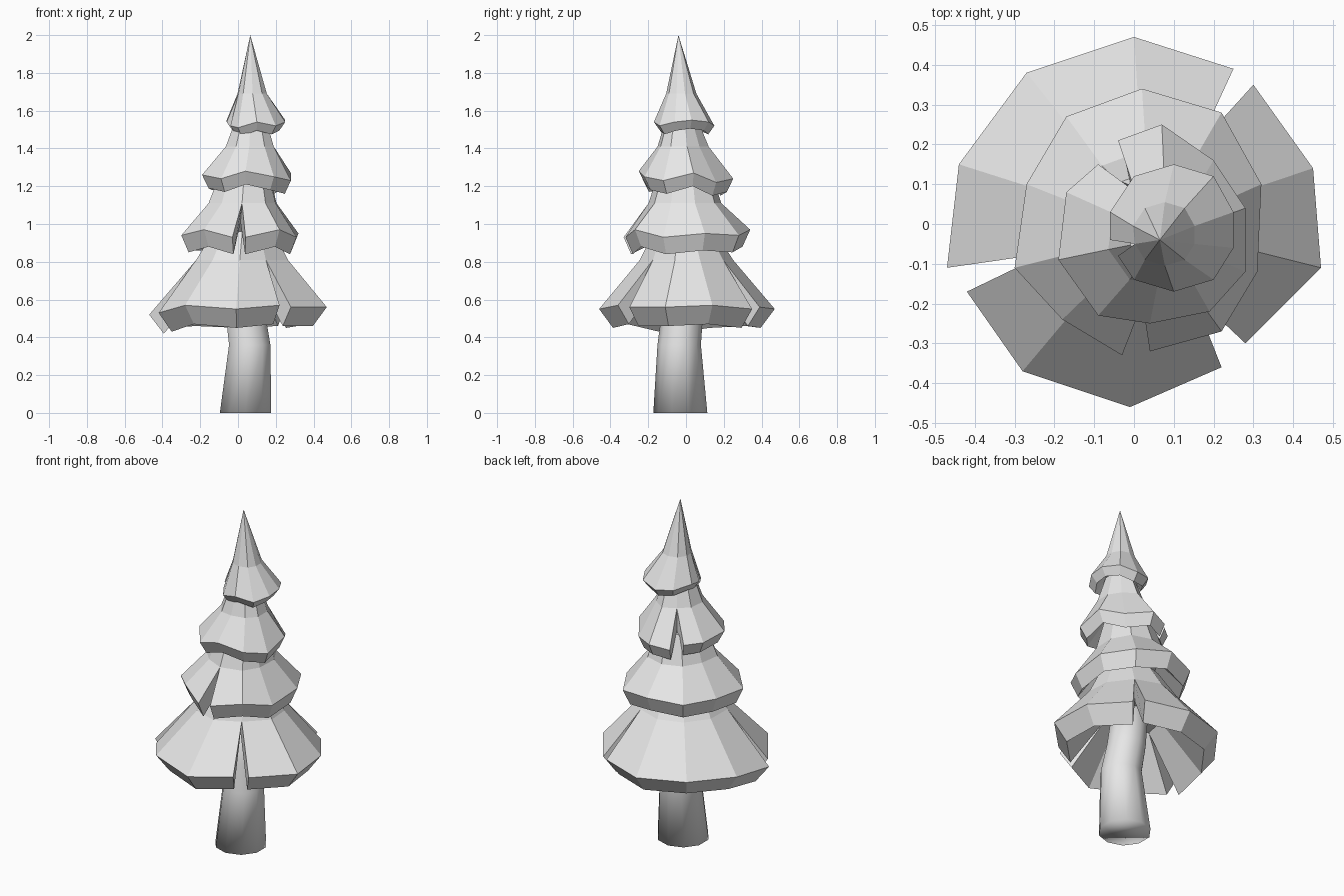
import bpy
import bmesh
from mathutils import Vector

old_cube = bpy.data.objects.get("Cube")
if old_cube:
    bpy.data.objects.remove(old_cube, do_unlink=True)

grey = bpy.data.materials.new("plain grey")
grey.use_nodes = True
colour = (0.8, 0.8, 0.8, 1)
grey.diffuse_color = colour
grey.node_tree.nodes["Principled BSDF"].inputs["Base Color"].default_value = colour


def finish(bm, name, smooth=False):
    """Turn a bmesh into a named object with the shared material."""
    bmesh.ops.remove_doubles(bm, verts=bm.verts, dist=0.0005)
    bmesh.ops.recalc_face_normals(bm, faces=bm.faces)
    for face in bm.faces:
        face.smooth = smooth
    mesh = bpy.data.meshes.new(name)
    bm.to_mesh(mesh)
    bm.free()
    mesh.materials.append(grey)
    obj = bpy.data.objects.new(name, mesh)
    bpy.context.collection.objects.link(obj)
    return obj


def foliage_tier(name, sections, centre, waist, crown, lip, inner):
    """Hollow skirt of branches; a wedge is left open between two sections.

    sections: chains of rim corners in hundredths of a unit
    waist, crown: axis point and scale of the rim there
    lip, inner: scale of the rim and height change below the rim edge
    """
    bm = bmesh.new()
    centre = Vector(centre)

    def column(corner):
        rim = Vector(corner) / 100
        spoke = Vector((rim.x - centre.x, rim.y - centre.y, 0))
        axis = Vector((centre.x, centre.y, rim.z))
        up = Vector((0, 0, 1))
        return [Vector(crown[0]) + spoke * crown[1],
                Vector(waist[0]) + spoke * waist[1],
                rim,
                axis + spoke * lip[0] + up * lip[1],
                axis + spoke * inner[0] + up * inner[1]]

    chains = [[column(c) for c in section] for section in sections]
    # close each wedge at its upper end
    for i, chain in enumerate(chains):
        a, b = chain[-1], chains[(i + 1) % len(chains)][0]
        for level in (0, 1, 4):
            middle = (a[level] + b[level]) / 2
            a[level], b[level] = middle, middle.copy()

    top_ring, inner_ring = [], []
    for chain in chains:
        rows = [[bm.verts.new(p) for p in col] for col in chain]
        for a, b in zip(rows, rows[1:]):
            for k in range(4):
                bm.faces.new((a[k], a[k + 1], b[k + 1], b[k]))
        for end in (rows[0], rows[-1]):
            bm.faces.new(end[1:])
        top_ring += [r[0] for r in rows[:-1]]
        inner_ring += [r[4] for r in rows[:-1]]
    # merge shared wedge ends, then cap crown and hollow
    bmesh.ops.remove_doubles(bm, verts=bm.verts, dist=0.0005)
    bmesh.ops.holes_fill(bm, edges=[e for e in bm.edges if e.is_boundary], sides=0)
    return finish(bm, name)


# Lowest tier with three wedges
foliage_tier(
    "lowest_foliage",
    [[(25, 39, 56), (0, 47, 55), (-27, 38, 56), (-44, 15, 55), (-47, -11, 52)],
     [(-42, -17, 53), (-28, -37, 57), (-1, -46, 55), (22, -36, 57)],
     [(28, -30, 56), (47, -11, 56), (45, 14, 57), (30, 35, 55)]],
    centre=(0.01, 0), waist=((0.02, 0, 0.81), 0.53),
    crown=((0.03, -0.01, 0.96), 0.35), lip=(0.84, -0.1), inner=(0.34, 0.17))

# Second tier, wedge at the front
foliage_tier(
    "second_foliage",
    [[(-3, -33, 93), (-18, -24, 97), (-30, -11, 94), (-27, 10, 95),
      (-17, 27, 95), (2, 34, 97), (22, 28, 94), (32, 10, 95),
      (31, -12, 93), (22, -27, 97), (4, -32, 93)]],
    centre=(0.02, 0), waist=((0.03, -0.01, 1.11), 0.58),
    crown=((0.04, -0.01, 1.27), 0.42), lip=(0.88, -0.09), inner=(0.45, 0.08))

# Third tier, wedge at the back
foliage_tier(
    "third_foliage",
    [[(-4, 21, 122), (7, 25, 124), (20, 16, 122), (28, 4, 127),
      (28, -12, 123), (19, -22, 125), (4, -25, 128), (-9, -23, 124),
      (-19, -9, 126), (-17, 8, 125), (-9, 15, 124)]],
    centre=(0.05, 0.01), waist=((0.065, -0.01, 1.41), 0.54),
    crown=((0.07, -0.02, 1.56), 0.33), lip=(0.86, -0.07), inner=(0.5, 0.06))

# Pointed top, narrow wedge at the front right
foliage_tier(
    "top_foliage",
    [[(-6, -4, 154), (-6, 3, 155), (0, 12, 153), (10, 15, 152),
      (20, 12, 154), (25, 3, 155), (25, -6, 154), (20, -14, 152),
      (10, -17, 154), (0, -14, 151), (-4, -8, 152)]],
    centre=(0.095, -0.01), waist=((0.075, -0.025, 1.69), 0.5),
    crown=((0.065, -0.04, 2), 0), lip=(0.8, -0.045), inner=(0.45, 0.04))

# Bent trunk, lofted from cones' rings
bm = bmesh.new()
rings = []
for x, y, z, radius in ((0.04, -0.03, 0, 0.143), (0.062, -0.036, 0.36, 0.115),
                        (0.04, -0.02, 0.52, 0.11), (0.02, 0, 0.8, 0.1)):
    ring = bmesh.ops.create_circle(bm, segments=10, radius=radius)["verts"]
    bmesh.ops.translate(bm, verts=ring, vec=(x, y, z))
    rings.append(ring)
for low, high in zip(rings, rings[1:]):
    for i in range(len(low)):
        j = (i + 1) % len(low)
        bm.faces.new((low[i], low[j], high[j], high[i]))
bm.faces.new(rings[0])
bm.faces.new(rings[-1])
finish(bm, "trunk", smooth=True)
